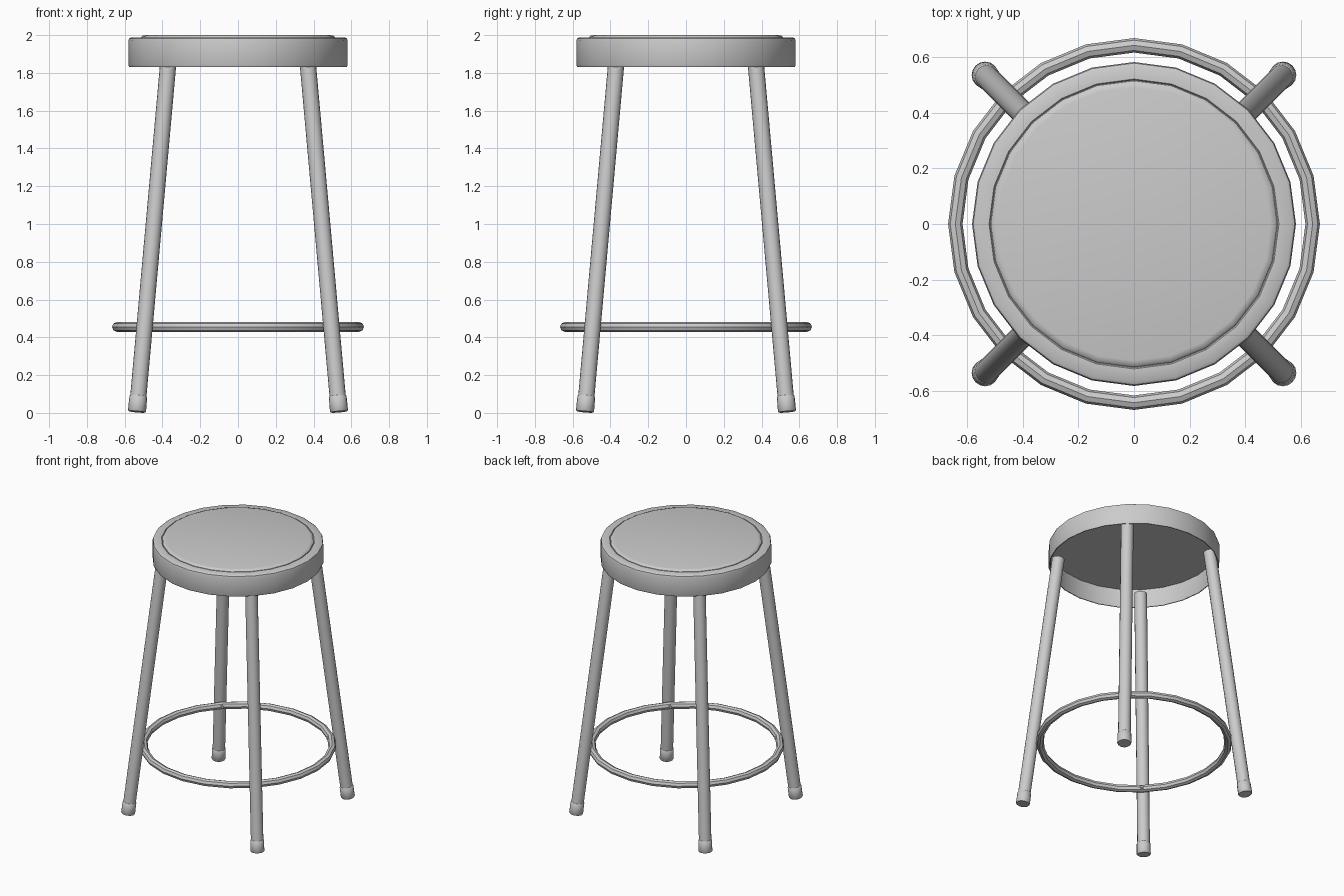
import bpy, bmesh, math
from mathutils import Vector

if "Cube" in bpy.data.objects:
    bpy.data.objects.remove(bpy.data.objects["Cube"])


def finish(bm, name, angle=40):
    bmesh.ops.recalc_face_normals(bm, faces=bm.faces)
    mesh = bpy.data.meshes.new(name)
    bm.to_mesh(mesh)
    bm.free()
    ob = bpy.data.objects.new(name, mesh)
    bpy.context.collection.objects.link(ob)
    bpy.ops.object.select_all(action='DESELECT')
    ob.select_set(True)
    bpy.context.view_layer.objects.active = ob
    bpy.ops.object.shade_smooth_by_angle(angle=math.radians(angle))
    return ob


def lathe(name, profile, sides, origin=Vector((0, 0, 0)), axis=Vector((0, 0, 1)), closed=False):
    """Spin (radius, height) points around an axis; open profiles get flat caps."""
    bm = bmesh.new()
    q = Vector((0, 0, 1)).rotation_difference(axis)
    rings = []
    for r, h in profile:
        rings.append([bm.verts.new(origin + q @ Vector((
            r * math.cos(2 * math.pi * i / sides), r * math.sin(2 * math.pi * i / sides), h)))
            for i in range(sides)])
    pairs = list(zip(rings, rings[1:]))
    if closed:
        pairs.append((rings[-1], rings[0]))
    for a, b in pairs:
        for i in range(sides):
            j = (i + 1) % sides
            bm.faces.new((a[i], a[j], b[j], b[i]))
    if not closed:
        bm.faces.new(rings[0])
        bm.faces.new(rings[-1])
    return finish(bm, name)


# Hollow seat pan: ceiling, inner wall, rolled lower lip, outer wall, rim
lathe("seat_pan", [(0.565, 1.968), (0.568, 1.84), (0.571, 1.832), (0.577, 1.832),
                   (0.581, 1.842), (0.581, 1.968), (0.577, 1.982), (0.567, 1.988),
                   (0.52, 1.988), (0.516, 1.982)], 24)

# Inset seat pad with a softened edge
lathe("seat_pad", [(0.514, 1.975), (0.514, 1.988), (0.507, 1.996), (0.49, 2.0)], 24)

# Round footrest inside the legs
RING_Z, RING_R, TUBE = 0.455, 0.641, 0.026
section = [(RING_R + TUBE * math.cos(math.pi * (k + 0.5) / 4 - math.pi / 8),
            RING_Z + TUBE * math.sin(math.pi * (k + 0.5) / 4 - math.pi / 8)) for k in range(8)]
lathe("footrest_ring", section, 24, closed=True)

# Splayed legs with rubber feet, and a screw through the ring at each one
for sx, sy, side in ((1, -1, "front_right"), (-1, -1, "front_left"),
                     (1, 1, "back_right"), (-1, 1, "back_left")):
    foot = Vector((0.535 * sx, 0.535 * sy, 0.006))
    top = Vector((0.364 * sx, 0.364 * sy, 1.91))
    axis = (top - foot).normalized()
    length = (top - foot).length
    lathe(side + "_leg", [(0.043, 0.03), (0.043, length)], 16, foot, axis)
    lathe(side + "_foot", [(0.044, 0.0), (0.048, 0.005), (0.047, 0.08), (0.043, 0.085)],
          16, foot, axis)
    inward = Vector((-sx, -sy, 0)).normalized()
    lathe(side + "_screw", [(0.014, 0.0), (0.014, 0.008), (0.008, 0.013)], 8,
          -inward * 0.622 + Vector((0, 0, RING_Z)), inward)
